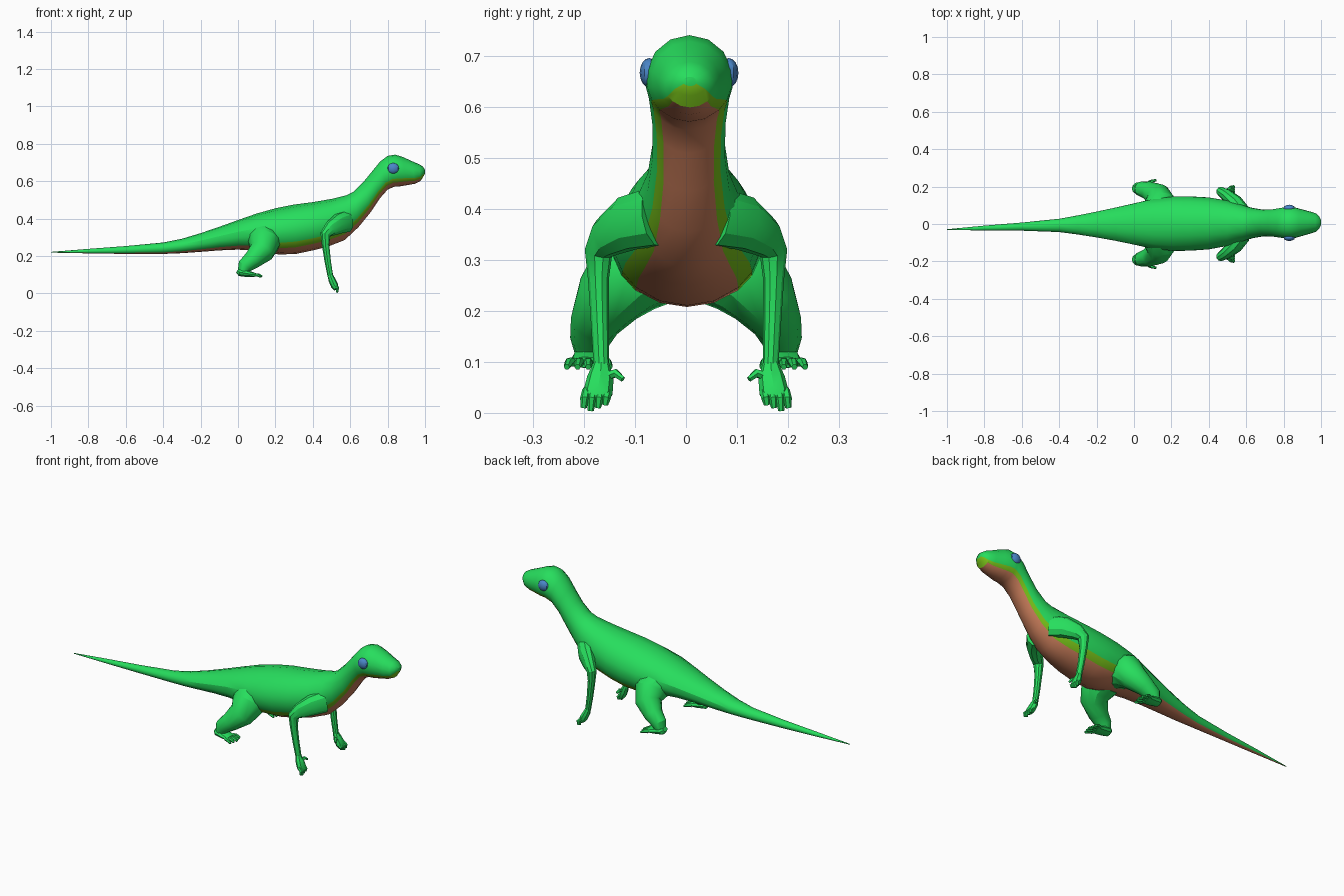
import bpy, bmesh, math
from mathutils import Vector


def material(name, rgb):
    m = bpy.data.materials.new(name)
    m.diffuse_color = (*rgb, 1)
    return m


GREEN = material("bright green skin", (0.02, 0.73, 0.11))
BROWN = material("brown belly", (0.60, 0.21, 0.105))
LIME = material("lime stripe", (0.19, 0.55, 0.01))
BLUE = material("blue eye", (0.07, 0.24, 0.58))


def finish(bm, name, mats, angle=30):
    bmesh.ops.recalc_face_normals(bm, faces=bm.faces)
    me = bpy.data.meshes.new(name)
    bm.to_mesh(me)
    bm.free()
    for m in mats:
        me.materials.append(m)
    ob = bpy.data.objects.new(name, me)
    bpy.context.collection.objects.link(ob)
    bpy.ops.object.select_all(action='DESELECT')
    ob.select_set(True)
    bpy.context.view_layer.objects.active = ob
    bpy.ops.object.shade_smooth_by_angle(angle=math.radians(angle))
    return ob


def loft(bm, rings, paint=None):
    """Skin a list of closed rings and cap both ends."""
    vs = [[bm.verts.new(p) for p in r] for r in rings]
    n = len(vs[0])
    for i in range(len(vs) - 1):
        for j in range(n):
            k = (j + 1) % n
            f = bm.faces.new((vs[i][j], vs[i][k], vs[i + 1][k], vs[i + 1][j]))
            if paint:
                f.material_index = paint(i, j)
    bm.faces.new(vs[0])
    bm.faces.new(vs[-1])


def tube(bm, side, ref, pts, n=10):
    """Limb through points (x, y, z, radius along ref, other radius)."""
    cs = [Vector(p[:3]) for p in pts]
    rings = []
    for i, p in enumerate(pts):
        t = (cs[min(i + 1, len(cs) - 1)] - cs[max(i - 1, 0)]).normalized()
        u = Vector(ref)
        u = (u - t * u.dot(t)).normalized()
        v = t.cross(u)
        ring = []
        for j in range(n):
            a = 2 * math.pi * j / n
            q = cs[i] + u * p[3] * math.cos(a) + v * p[-1] * math.sin(a)
            ring.append((q.x, q.y * side, max(q.z, 0)))
        rings.append(ring)
    loft(bm, rings)


# Body: tail tip to snout, each section is (top x, top z, bottom x, bottom z, half width)
sections = [
    (-1.0, .222, -1.0, .218, .002), (-.80, .238, -.80, .214, .013),
    (-.60, .253, -.60, .211, .022), (-.40, .272, -.40, .211, .036),
    (-.30, .292, -.30, .215, .052), (-.20, .322, -.20, .222, .070),
    (-.10, .356, -.10, .230, .090), (.00, .392, .00, .234, .112),
    (.10, .427, .10, .228, .135), (.20, .455, .22, .208, .148),
    (.30, .475, .31, .211, .147), (.40, .488, .40, .230, .141),
    (.50, .505, .48, .250, .125), (.58, .525, .57, .285, .100),
    (.62, .545, .645, .355, .082), (.67, .595, .71, .435, .072),
    (.715, .650, .76, .510, .073), (.76, .705, .80, .555, .080),
    (.80, .735, .835, .570, .086), (.84, .742, .865, .572, .085),
    (.88, .730, .90, .578, .074), (.93, .707, .945, .586, .061),
    (.97, .690, .975, .600, .050), (.99, .677, .99, .623, .034),
    (1.0, .660, 1.0, .642, .014)]
half = [0, 21, 43, 60, 80, 102, 128, 154, 180]
angles = half + [360 - a for a in half[-2:0:-1]]
rings = []
for tx, tz, bx, bz, w in sections:
    c = Vector(((tx + bx) / 2, -.03 * max(0, -tx) ** 1.5 + .008 * max(0, tx), (tz + bz) / 2))
    up = Vector((tx - bx, 0, tz - bz)) / 2
    rings.append([c - up * math.cos(math.radians(a))
                  + Vector((0, w * math.sin(math.radians(a)), 0)) for a in angles])


def paint_body(i, j):
    k = min(j, len(angles) - 1 - j)
    if k < 2:
        return 1 if i < len(sections) - 3 else 2
    return 2 if k == 2 and i > 7 else 0


bm = bmesh.new()
loft(bm, rings, paint_body)
finish(bm, "body", [GREEN, BROWN, LIME])

for s, label in ((1, "left"), (-1, "right")):
    # Front leg: upper arm, elbow, forearm, palm, fingers and thumb
    bm = bmesh.new()
    tube(bm, s, (.58, .81, 0), [
        (.58, .06, .385, .045, .06), (.54, .115, .372, .042, .055), (.495, .155, .345, .033, .042),
        (.467, .172, .315, .026, .030), (.468, .172, .26, .020, .021), (.480, .169, .17, .017, .018),
        (.494, .166, .09, .015, .016)])
    tube(bm, s, (0, 1, 0), [
        (.492, .166, .10, .015, .014), (.503, .168, .07, .026, .019),
        (.517, .173, .04, .029, .020), (.525, .176, .022, .022, .013)], 8)
    for k in range(4):
        y = .153 + .014 * k
        tube(bm, s, (0, 1, 0), [
            (.515, y, .045, .009), (.533, y + .004, .028, .009),
            (.53, y + .006, .004 + .006 * abs(k - 2), .006)], 6)
    tube(bm, s, (1, 0, 0), [(.505, .16, .07, .010), (.512, .138, .078, .009), (.52, .124, .066, .006)], 6)
    finish(bm, label + "_front_leg", [GREEN])

    # Hind leg: thigh, shin, flat foot and toes
    bm = bmesh.new()
    tube(bm, s, (-.45, .52, .72), [
        (.135, .06, .30, .09), (.14, .115, .27, .085), (.127, .152, .225, .068),
        (.078, .178, .18, .050), (.036, .188, .145, .040), (.024, .19, .11, .027)], 12)
    tube(bm, s, (0, 1, 0), [
        (-.004, .19, .122, .018, .012), (.01, .19, .113, .031, .022), (.045, .19, .107, .035, .020),
        (.09, .193, .099, .037, .011)], 10)
    for k in range(5):
        y = .162 + .015 * k
        x = .118 + .006 * (2 - abs(k - 2))
        tube(bm, s, (0, 1, 0), [
            (.08, y, .10, .010), (x - .02, y + (k - 2) * .004, .099, .009),
            (x, y + (k - 2) * .006, .090, .006)], 6)
    finish(bm, label + "_hind_leg", [GREEN])

    # Eye: flattened ball on the side of the head
    bm = bmesh.new()
    bmesh.ops.create_uvsphere(bm, u_segments=12, v_segments=8, radius=1)
    for v in bm.verts:
        v.co = Vector((.83 + .031 * v.co.x, .006 + s * .078 + .019 * v.co.y, .668 + .029 * v.co.z))
    finish(bm, label + "_eye", [BLUE])
